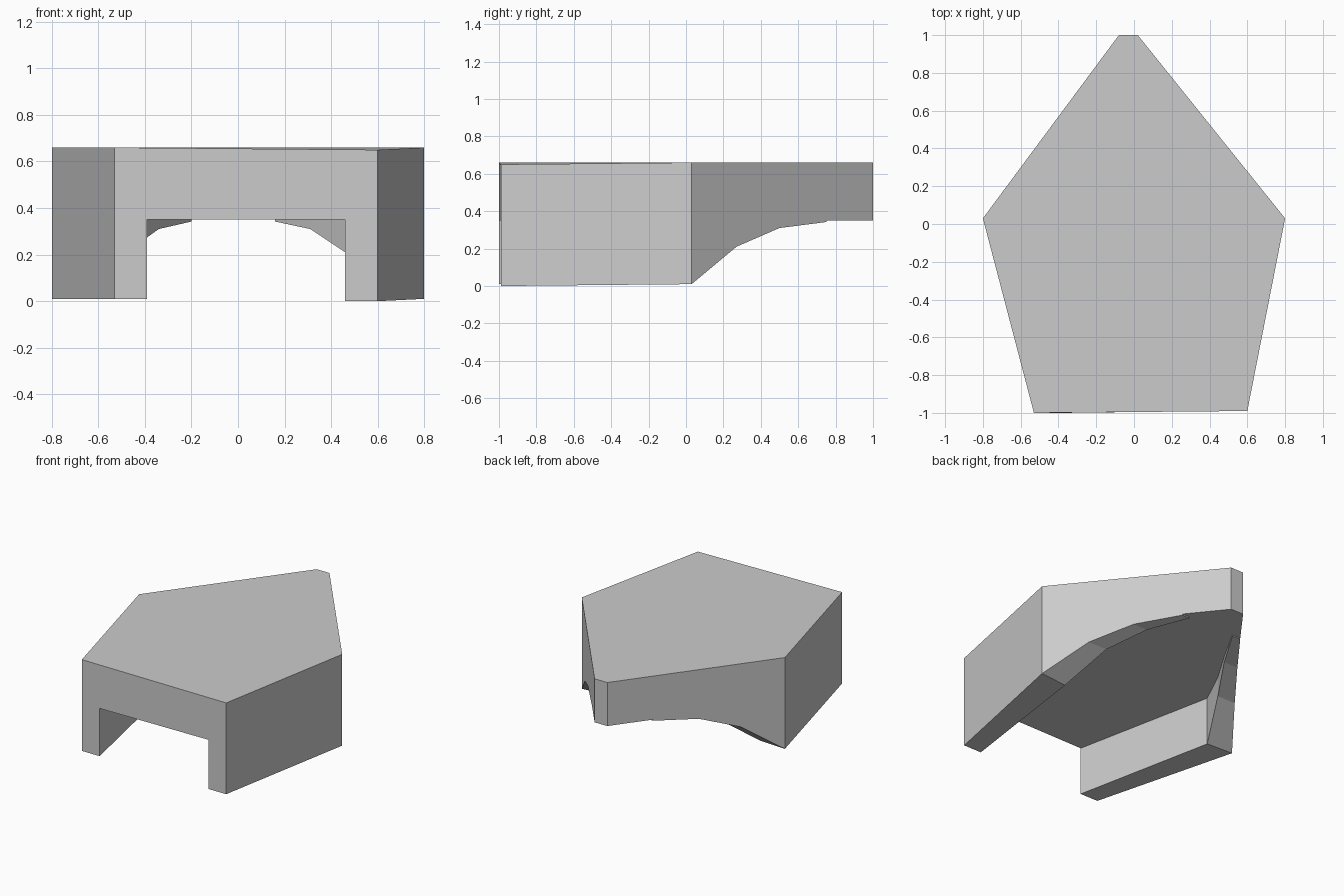
import bpy, bmesh
from mathutils import Vector

if "Cube" in bpy.data.objects:
    bpy.data.objects.remove(bpy.data.objects["Cube"])

ROOF, TOP = 0.35, 0.66                 # underside and top of the roof slab
STATIONS = [0.27, 0.50, 0.75]          # y positions along the rear skirts
RISE = [0.21, 0.31, 0.342]             # skirt bottom height at those positions

bm = bmesh.new()


def face(points):
    bm.faces.new([bm.verts.new(p) for p in points])


def at(p, z):
    return Vector((p[0], p[1], z))


def along(a, b, y):
    """Point on the plan line a-b at the given y."""
    t = (y - a[1]) / (b[1] - a[1])
    return (a[0] + (b[0] - a[0]) * t, y)


def skirt(front, corner, tip, front_z, top_z, inner):
    """One side: outer walls, foot underside and inner wall."""
    outer = [front, corner] + [along(corner, tip, y) for y in STATIONS]
    zs = [front_z, 0.01] + RISE
    low_out = [at(p, z) for p, z in zip(outer, zs)]
    low_in = [at(p, z) for p, z in zip(inner, zs)]
    roof_in = [at(p, ROOF) for p in inner]
    end = at(outer[-1], ROOF)

    # outer wall, front half and tapering rear half
    face([at(front, top_z), at(corner, TOP), low_out[1], low_out[0]])
    face([at(corner, TOP), at(tip, TOP), at(tip, ROOF), end] + low_out[:0:-1])

    # stepped underside and inner wall
    for i in range(len(zs) - 1):
        face([low_out[i], low_out[i + 1], low_in[i + 1], low_in[i]])
        face([low_in[i], low_in[i + 1], roof_in[i + 1], roof_in[i]])
    face([low_out[-1], low_in[-1], roof_in[-1], end])
    front_edge = [at(front, top_z), low_out[0], low_in[0], roof_in[0]]
    return front_edge, roof_in + [end, at(tip, ROOF)]


# plan outline corners
FL, FR = (-0.53, -1.0), (0.60, -0.99)
CL, CR = (-0.80, 0.03), (0.80, 0.03)
TL, TR = (-0.08, 1.0), (0.02, 1.0)

left_edge, left_roof = skirt(
    FL, CL, TL, 0.01, TOP,
    [(-0.39, -1.0), (-0.60, 0.02), (-0.48, 0.27), (-0.34, 0.50), (-0.20, 0.75)])
right_edge, right_roof = skirt(
    FR, CR, TR, 0.0, 0.65,
    [(0.46, -0.99), (0.59, 0.01), (0.46, 0.27), (0.31, 0.50), (0.16, 0.75)])

# front arch, roof underside, blunt tip and top
face(left_edge + right_edge[::-1])
face(left_roof + right_roof[::-1])
face([at(TL, TOP), at(TR, TOP), at(TR, ROOF), at(TL, ROOF)])
face([at(FL, TOP), at(FR, 0.65), at(CR, TOP), at(TR, TOP), at(TL, TOP), at(CL, TOP)])

bmesh.ops.remove_doubles(bm, verts=bm.verts[:], dist=0.0005)
bmesh.ops.recalc_face_normals(bm, faces=bm.faces[:])

mesh = bpy.data.meshes.new("arched_shell")
bm.to_mesh(mesh)
bm.free()
bpy.context.collection.objects.link(bpy.data.objects.new("arched_shell", mesh))
